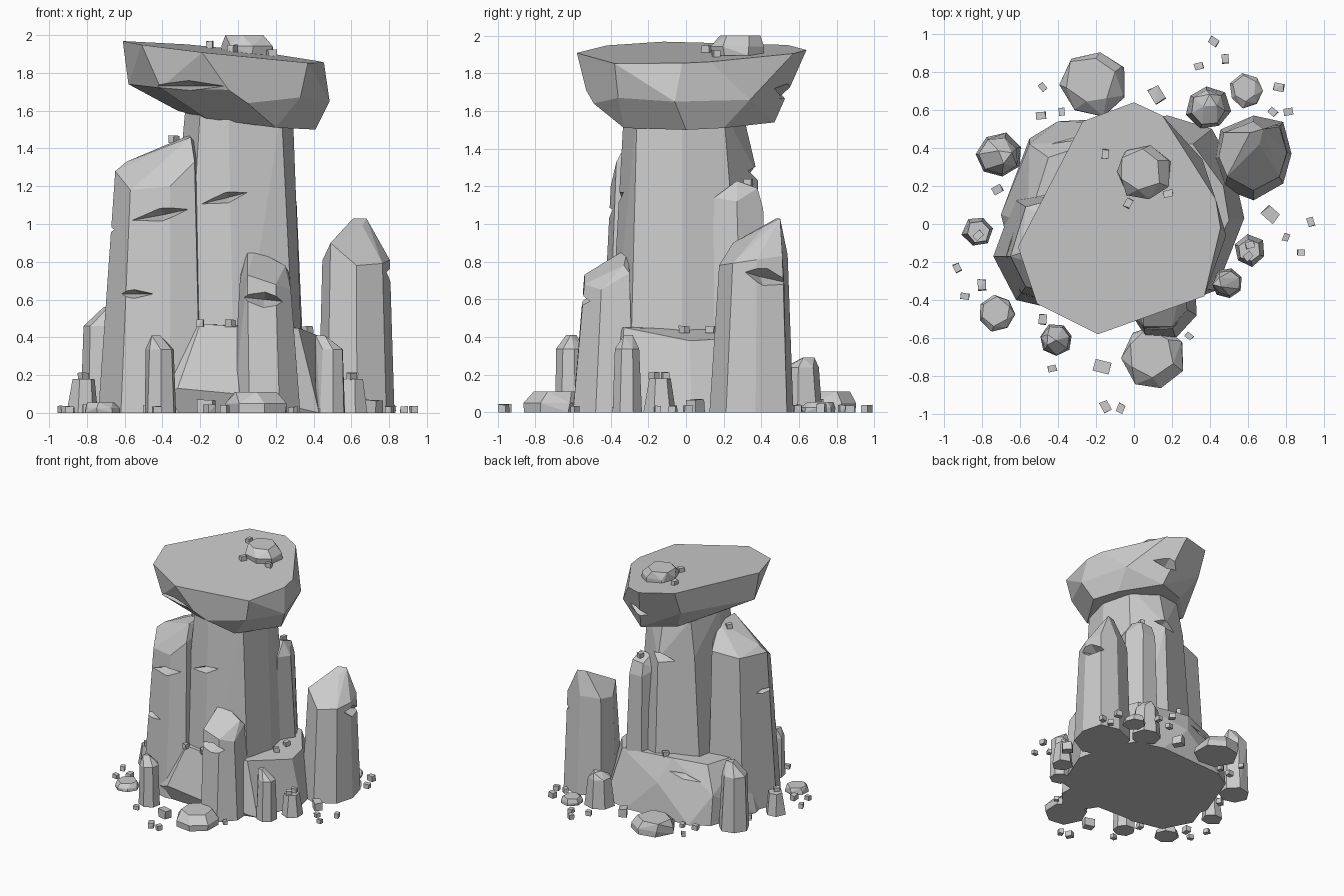
import bpy, bmesh, math, random
from mathutils import Vector, Matrix

random.seed(7)
TAU = math.tau


def hull(name, pts, flat=9):
    """Faceted convex rock around a handful of points."""
    bm = bmesh.new()
    for p in pts:
        bm.verts.new(p)
    res = bmesh.ops.convex_hull(bm, input=bm.verts)
    junk = {g for g in res["geom_interior"] + res["geom_unused"] if isinstance(g, bmesh.types.BMVert)}
    bmesh.ops.delete(bm, geom=list(junk), context='VERTS')
    bmesh.ops.dissolve_limit(bm, angle_limit=math.radians(flat), verts=bm.verts, edges=bm.edges)
    bmesh.ops.recalc_face_normals(bm, faces=bm.faces)
    me = bpy.data.meshes.new(name)
    bm.to_mesh(me)
    bm.free()
    ob = bpy.data.objects.new(name, me)
    bpy.context.collection.objects.link(ob)
    return ob


def crack(ob, at, out_deg, w, d, h, roll=0):
    """Cut a lens-shaped wedge into ob, opening towards out_deg."""
    local = [(-.03, -w, 0), (-.03, w, 0), (-.03, 0, h), (-.03, 0, -h), (d, 0, 0)]
    m = (Matrix.Translation(at) @ Matrix.Rotation(math.radians(out_deg + 180), 4, 'Z')
         @ Matrix.Rotation(math.radians(roll), 4, 'X'))
    cutter = hull("crack_cutter", [m @ Vector(p) for p in local], .1)
    cutter.hide_render = True
    mod = ob.modifiers.new("crack", 'BOOLEAN')
    mod.operation, mod.solver, mod.object = 'DIFFERENCE', 'EXACT', cutter
    bpy.context.view_layer.objects.active = ob
    bpy.ops.object.modifier_apply(modifier=mod.name)
    bpy.data.objects.remove(cutter)


def ring(cx, cy, r, z, n, turn, jitter=.08):
    return [(cx + r * random.uniform(1 - jitter, 1 + jitter) * math.cos(turn + TAU * i / n),
             cy + r * random.uniform(1 - jitter, 1 + jitter) * math.sin(turn + TAU * i / n), z)
            for i in range(n)]


def shard(name, x, y, r, h, tip=(0, 0), n=7, shoulder=.82):
    """Upright stone with a slanted pointed top."""
    t = random.uniform(0, TAU)
    return hull(name, ring(x, y, r, 0, n, t) + ring(x, y, r * .85, h * shoulder, n, t)
                + ring(x + tip[0], y + tip[1], r * .35, h, 3, t))


def boulder(name, x, y, z, r, h, n=7):
    """Low flat-topped stone."""
    t = random.uniform(0, TAU)
    return hull(name, ring(x, y, r * .98, z, n, t) + ring(x, y, r, z + h * .45, n, t)
                + ring(x - r * .1, y + r * .1, r * .74, z + h, n - 1, t, .15))


def pebble(name, x, y, z, s):
    m = Matrix.Translation((x, y, z)) @ Matrix.Rotation(random.uniform(0, TAU), 4, 'Z')
    hull(name, [m @ Vector((a * s * random.uniform(.8, 1.1), b * s * .75, c * s * 1.7 * random.uniform(.85, 1)))
                for a in (-1, 1) for b in (-1, 1) for c in (0, 1)])


# Cap rock: slanted flat top, overhanging sides
top = [(0, .64), (.15, .57), (.43, .13), (.455, -.02), (.37, -.38), (-.19, -.58),
       (-.51, -.42), (-.61, -.12), (-.27, .54)]
cap = hull("cap_rock", [(x, y, 1.905 - .11 * x + .03 * y) for x, y in top] + [
    (-.58, -.1, 1.74), (-.41, -.44, 1.72), (-.05, -.53, 1.71), (.05, -.49, 1.64), (.33, -.36, 1.67),
    (.485, -.06, 1.65), (.36, .34, 1.66), (.05, .54, 1.7), (-.27, .46, 1.75),
    (-.17, -.32, 1.56), (.2, -.33, 1.51), (.41, 0, 1.5), (.33, .2, 1.51),
    (.1, .47, 1.54), (-.17, .35, 1.57), (-.32, 0, 1.6)], 13)
crack(cap, (-.26, -.49, 1.73), 252, .28, .12, .035)
crack(cap, (.1, .54, 1.7), 75, .26, .1, .06, 10)

# Central pillar
pillar = hull("central_pillar", [
    (.35, -.02, 0), (.31, -.3, 0), (-.02, -.42, 0), (-.3, -.38, 0), (-.42, -.1, 0),
    (-.36, .3, 0), (0, .43, 0), (.27, .33, 0),
    (.29, -.02, 1.6), (.23, -.26, 1.6), (-.05, -.33, 1.6), (-.2, -.3, 1.6), (-.28, -.05, 1.6),
    (-.22, .25, 1.6), (0, .3, 1.6), (.22, .2, 1.6), (0, .38, 1.26), (-.27, .27, 1.3)], 6)
crack(pillar, (-.06, -.36, 1.14), 266, .22, .1, .04, -14)
crack(pillar, (-.02, .38, 1.27), 95, .26, .1, .055, 8)

# Left pillar with sloping top
left = hull("left_pillar", [
    (-.74, -.17, 0), (-.62, -.4, 0), (-.36, -.46, 0), (-.2, -.42, 0), (-.16, -.1, 0),
    (-.35, .2, 0), (-.63, .13, 0),
    (-.65, -.17, 1.28), (-.57, -.33, 1.18), (-.36, -.4, 1.2), (-.23, -.37, 1.33), (-.2, -.1, 1.4),
    (-.35, .15, 1.33), (-.57, .09, 1.3), (-.59, -.15, 1.33), (-.25, -.3, 1.46), (-.26, -.08, 1.47)], 7)
crack(left, (-.41, -.4, 1.05), 260, .26, .12, .045, -11)
crack(left, (-.56, -.4, .63), 248, .21, .1, .04)
crack(left, (-.68, -.1, .97), 185, .18, .08, .04)

# Back pillar
back = hull("back_pillar", [
    (.06, .3, 0), (.12, .44, 0), (.28, .44, 0), (.36, .3, 0), (.3, .12, 0), (.12, .12, 0),
    (.08, .3, 1.12), (.13, .41, 1.08), (.25, .41, 1.08), (.31, .27, 1.12), (.27, .15, 1.14), (.12, .15, 1.1),
    (.14, .38, 1.18), (.24, .38, 1.19), (.24, .27, 1.23), (.14, .27, 1.22)])

# Broad base block
base = hull("base_block", [
    (.43, -.35, 0), (.58, .03, 0), (.52, .3, 0), (.41, .5, 0), (.18, .57, 0), (-.4, .54, 0),
    (-.55, .45, 0), (-.7, .05, 0), (-.6, -.35, 0), (-.3, -.45, 0), (0, -.46, 0),
    (.32, -.33, .45), (.42, -.25, .27), (.5, .02, .38), (.47, .2, .39), (.31, .42, .43),
    (-.18, .44, .48), (-.45, .35, .46), (-.56, 0, .46), (-.2, -.41, .47), (0, -.42, .46),
    (-.32, -.5, .13), (0, -.51, .1), (-.55, .42, .25), (-.1, .53, .28)])
crack(base, (-.3, .48, .36), 105, .25, .1, .04, 10)

# Front shard leaning on the base
front = hull("front_shard", [
    (-.03, -.45, 0), (.06, -.59, 0), (.22, -.6, 0), (.33, -.48, 0), (.32, -.28, 0), (.02, -.28, 0),
    (.01, -.42, .7), (.05, -.54, .73), (.2, -.54, .68), (.28, -.45, .65), (.27, -.3, .74), (.02, -.3, .77),
    (.05, -.33, .86), (.09, -.31, .865), (.25, -.33, .78)])
crack(front, (.14, -.54, .6), 270, .19, .09, .05, 6)

# Freestanding tall shard on the right
lower = [(.47, .18), (.63, .12), (.79, .21), (.835, .37), (.79, .54), (.63, .575), (.45, .5), (.42, .34)]
tall = hull("tall_shard", [(.62 + (x - .62) * .97, .35 + (y - .35) * .98, 0) for x, y in lower]
            + [(x, y, .36) for x, y in lower]
            + [(.61 + (x - .61) * .86, .36 + (y - .35) * .8, .79 + .12 * (y - .2)) for x, y in lower]
            + [(.49, .25, .9), (.61, .48, 1.03), (.68, .5, 1.03), (.66, .42, .99)])
crack(tall, (.8, .42, .72), 15, .22, .1, .065, 14)

# Small standing shards: x, y, radius, height, tip offset
for i, (x, y, r, h, tip) in enumerate([
        (-.41, -.61, .09, .41, (-.03, 0)), (.49, -.31, .08, .41, (-.05, 0)),
        (-.71, .36, .12, .56, (.03, 0)), (.39, .61, .115, .29, (.01, .03))]):
    shard(f"small_shard_{i + 1}", x, y, r, h, tip)

# Stubs: short flat-topped stones
for i, (x, y) in enumerate([(-.82, -.04), (.61, -.14)]):
    t = random.uniform(0, TAU)
    hull(f"stub_{i + 1}", ring(x, y, .083, 0, 6, t) + ring(x, y, .06, .18, 6, t))

# Low boulders, and one on the cap
for i, (x, y, z, r, h) in enumerate([
        (-.21, .74, 0, .175, .11), (.1, -.7, 0, .17, .11), (-.72, -.47, 0, .095, .055),
        (.59, .7, 0, .09, .055), (.05, .27, 1.895, .15, .105)]):
    boulder(f"boulder_{i + 1}", x, y, z, r, h)

# Pebbles scattered on the ground
for i, (x, y) in enumerate([
        (.42, .96), (.48, .87), (.34, .83), (.12, .68), (-.48, .72), (-.38, .59), (-.49, .57),
        (.76, .72), (.81, .59), (.73, .59), (.72, .05), (.93, .01), (.8, -.07), (.88, -.15),
        (.29, -.59), (-.48, -.5), (-.17, -.75), (-.43, -.76), (-.07, -.97),
        (-.15, -.96), (-.93, -.23), (-.8, -.32), (-.89, -.38), (-.72, .18)]):
    s = .042 if (x, y) in [(.12, .68), (.72, .05), (-.17, -.75)] else random.uniform(.02, .03)
    pebble(f"ground_pebble_{i + 1}", x, y, 0, s)

# Pebbles resting on ledges, stubs and the cap
for i, (x, y, z) in enumerate([
        (-.2, -.42, .455), (-.04, -.42, .455), (.37, -.01, .42), (.37, .13, .42), (-.34, -.1, 1.43),
        (.2, .33, 1.2), (-.1, .42, .47), (-.82, -.06, .175), (.61, -.11, .175), (.6, -.17, .175),
        (-.15, .37, 1.93), (-.03, .11, 1.91), (.18, .16, 1.885)]):
    pebble(f"ledge_pebble_{i + 1}", x, y, z, .024)
